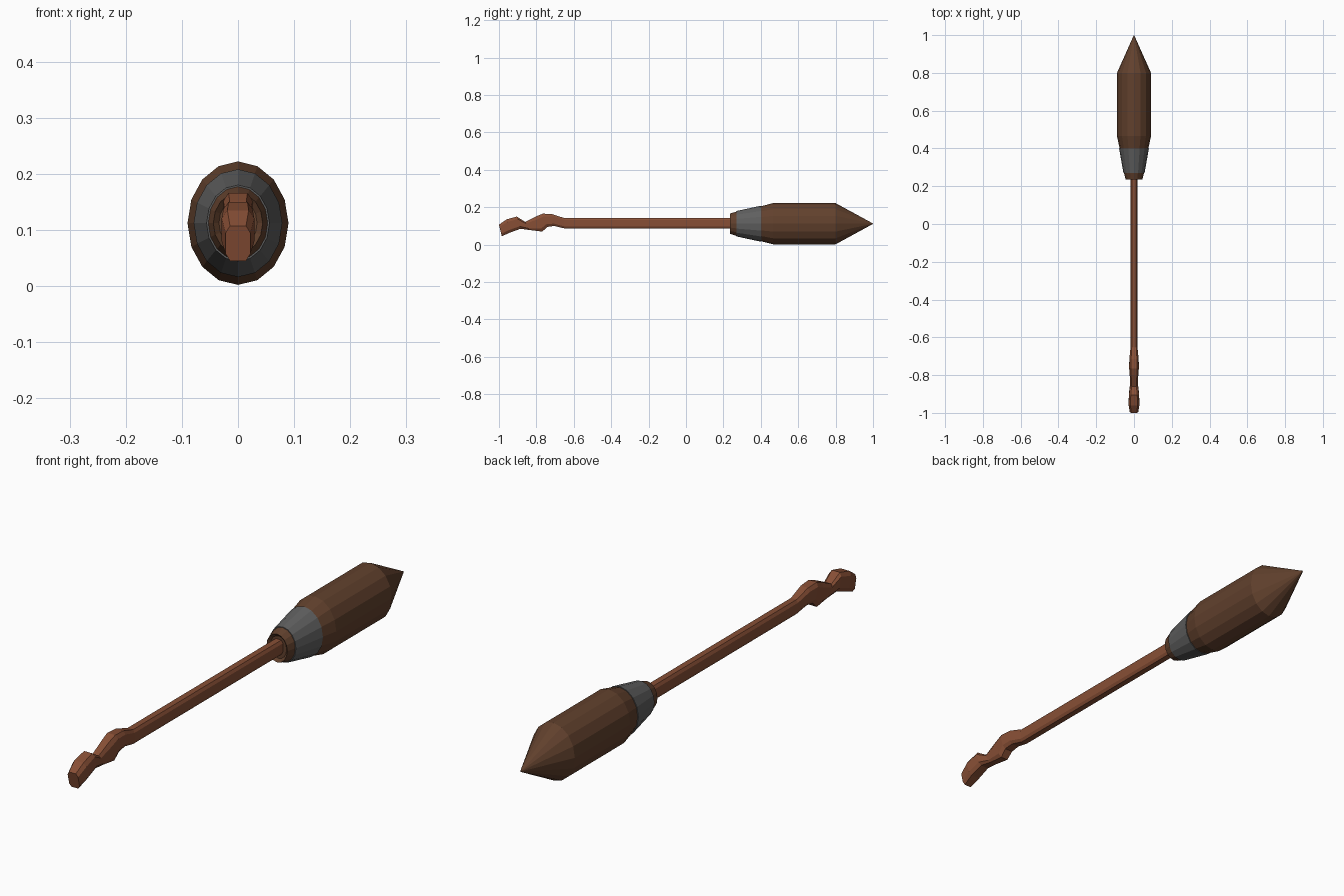
import bpy, bmesh, math

if "Cube" in bpy.data.objects:
    bpy.data.objects.remove(bpy.data.objects["Cube"])

ZC = 0.112  # height of the brush axis


def material(name, rgb):
    m = bpy.data.materials.new(name)
    m.diffuse_color = (*rgb, 1)
    m.use_nodes = True
    m.node_tree.nodes["Principled BSDF"].inputs["Base Color"].default_value = m.diffuse_color
    return m


bristle_brown = material("bristle brown", (0.120, 0.052, 0.026))
metal_grey = material("metal grey", (0.115, 0.115, 0.115))
handle_wood = material("reddish wood", (0.245, 0.078, 0.036))


def loft(name, rings, mat, cap_start=True, cap_end=True, closed=False):
    """Skin a list of equal-length point rings into one flat-shaded object."""
    bm = bmesh.new()
    loops = [[bm.verts.new(p) for p in r] for r in rings]
    n = len(loops[0])
    pairs = list(zip(loops, loops[1:]))
    if closed:
        pairs.append((loops[-1], loops[0]))
    for a, b in pairs:
        for i in range(n):
            j = (i + 1) % n
            bm.faces.new((a[i], a[j], b[j], b[i]))
    if cap_start and not closed:
        bm.faces.new(loops[0])
    if cap_end and not closed:
        bm.faces.new(loops[-1])
    bmesh.ops.remove_doubles(bm, verts=bm.verts, dist=1e-5)
    bmesh.ops.recalc_face_normals(bm, faces=bm.faces)
    mesh = bpy.data.meshes.new(name)
    bm.to_mesh(mesh)
    bm.free()
    mesh.materials.append(mat)
    ob = bpy.data.objects.new(name, mesh)
    bpy.context.collection.objects.link(ob)
    return ob


def ellipse(y, rx, rz, n=16):
    return [(rx * math.sin(2 * math.pi * i / n), y,
             ZC + rz * math.cos(2 * math.pi * i / n)) for i in range(n)]


# Bristle head, with a slightly recessed collar at the handle end
head = [(0.245, 0.034, 0.043), (0.235, 0.044, 0.054), (0.27, 0.053, 0.065),
        (0.40, 0.076, 0.093), (0.465, 0.09, 0.11), (0.80, 0.09, 0.11),
        (1.0, 0.0008, 0.001)]
loft("bristle_head", [ellipse(*r) for r in head], bristle_brown)

# Metal ferrule: thin sleeve over the tapered part
sleeve = [(0.27, 0.052, 0.064), (0.27, 0.056, 0.068),
          (0.40, 0.079, 0.096), (0.40, 0.075, 0.092)]
loft("ferrule", [ellipse(*r) for r in sleeve], metal_grey, closed=True)


def bar_ring(top, bottom, w):
    """Chamfered cross-section between a top and a bottom point (y, z)."""
    outline = [(-0.65, 0), (0.65, 0), (1, 0.2), (1, 0.8),
               (0.65, 1), (-0.65, 1), (-1, 0.8), (-1, 0.2)]
    return [(w * u, top[0] + (bottom[0] - top[0]) * t,
             top[1] + (bottom[1] - top[1]) * t) for u, t in outline]


# Handle: wavy grip at the front, then a straight shaft
stations = [((-1.0, 0.107), (-0.985, 0.045), 0.022),
            ((-0.96, 0.135), (-0.94, 0.065), 0.029),
            ((-0.905, 0.150), (-0.885, 0.085), 0.026),
            ((-0.86, 0.122), (-0.835, 0.078), 0.020),
            ((-0.80, 0.152), (-0.768, 0.070), 0.023),
            ((-0.765, 0.166), (-0.742, 0.095), 0.026),
            ((-0.715, 0.163), (-0.705, 0.100), 0.024),
            ((-0.65, 0.142), (-0.65, 0.087), 0.018),
            ((0.26, 0.142), (0.26, 0.087), 0.018)]
loft("handle", [bar_ring(*s) for s in stations], handle_wood)
